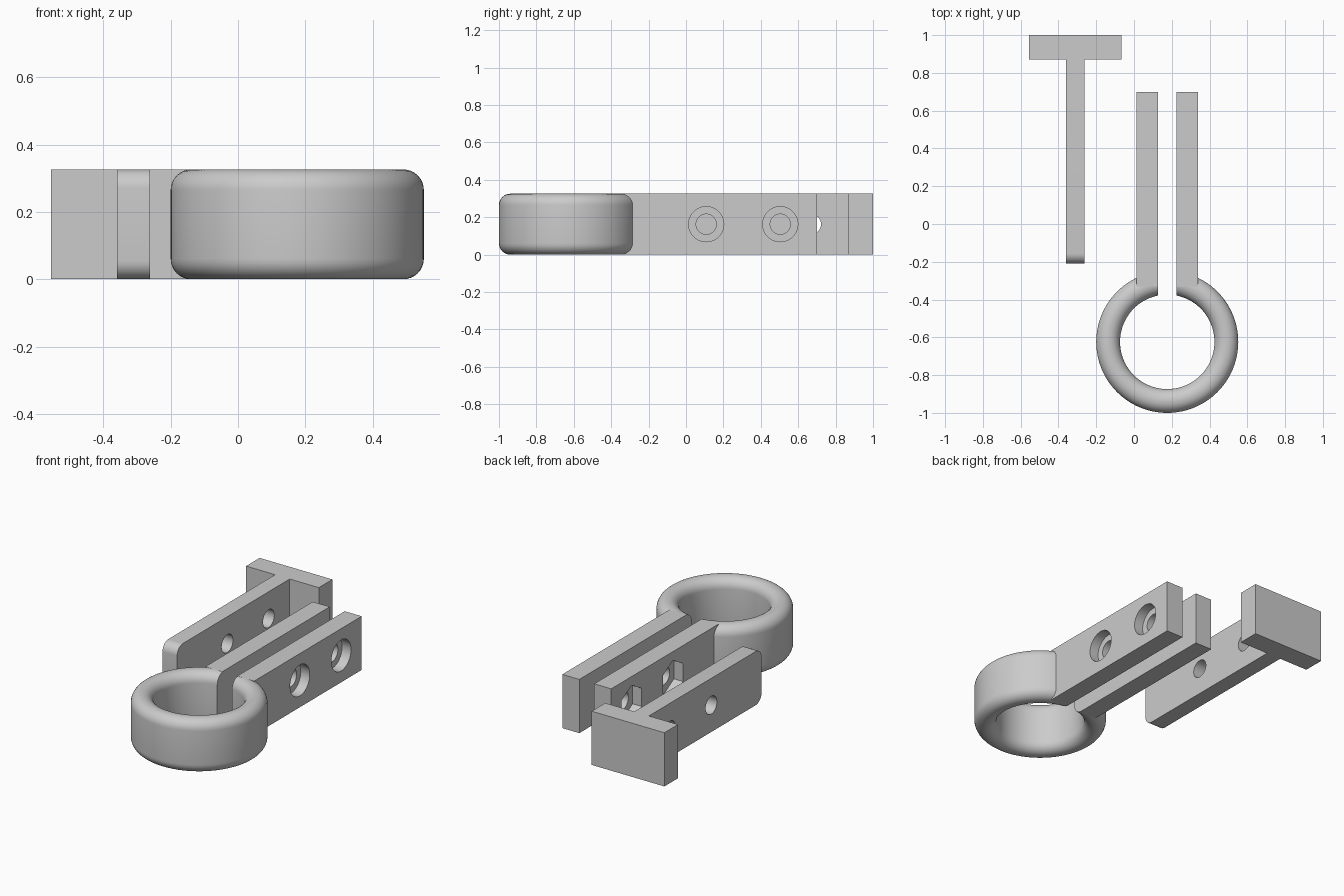
import bpy, bmesh, math
from mathutils import Matrix

if "Cube" in bpy.data.objects:
    bpy.data.objects.remove(bpy.data.objects["Cube"])

H = 0.326                    # common height
CX, CY = 0.176, -0.624       # ring centre
R_IN, R_OUT, FILLET = 0.25, 0.376, 0.061

grey = bpy.data.materials.new("plain grey")
grey.diffuse_color = (0.6, 0.6, 0.6, 1)
grey.use_nodes = True
grey.node_tree.nodes["Principled BSDF"].inputs["Base Color"].default_value = grey.diffuse_color


def finish(bm, name):
    bmesh.ops.recalc_face_normals(bm, faces=bm.faces)
    me = bpy.data.meshes.new(name)
    bm.to_mesh(me)
    bm.free()
    ob = bpy.data.objects.new(name, me)
    bpy.context.collection.objects.link(ob)
    me.materials.append(grey)
    return ob


def box(name, x0, x1, y0, y1, z0=0.0, z1=H):
    bm = bmesh.new()
    m = Matrix.Translation(((x0 + x1) / 2, (y0 + y1) / 2, (z0 + z1) / 2))
    bmesh.ops.create_cube(bm, size=1, matrix=m @ Matrix.Diagonal((x1 - x0, y1 - y0, z1 - z0, 1)))
    return finish(bm, name)


def bore(name, x0, x1, y, r, sides=48):
    """Prism along x; a six-sided one has its points up and down."""
    bm = bmesh.new()
    m = Matrix.Translation(((x0 + x1) / 2, y, H / 2)) @ Matrix.Rotation(math.pi / 2, 4, 'Y')
    bmesh.ops.create_cone(bm, cap_ends=True, segments=sides, radius1=r, radius2=r,
                          depth=x1 - x0, matrix=m)
    # the first corner must lie on the vertical axis
    top = max(v.co.z for v in bm.verts) - H / 2
    if top < r - 1e-4:
        bmesh.ops.rotate(bm, verts=bm.verts, cent=(0, y, H / 2),
                         matrix=Matrix.Rotation(math.pi / sides, 3, 'X'))
    return finish(bm, name)


def combine(target, tool, operation):
    mod = target.modifiers.new("cut", 'BOOLEAN')
    mod.operation, mod.solver, mod.object = operation, 'EXACT', tool
    bpy.context.view_layer.objects.active = target
    bpy.ops.object.modifier_apply(modifier=mod.name)
    bpy.data.objects.remove(tool, do_unlink=True)


def smooth(ob):
    bpy.ops.object.select_all(action='DESELECT')
    ob.select_set(True)
    bpy.context.view_layer.objects.active = ob
    bpy.ops.object.shade_smooth_by_angle(angle=math.radians(30))


def rounded_ring(name, segments=96, steps=8):
    """Rounded rectangle section swept around the ring centre."""
    section = []
    corners = [(R_OUT - FILLET, H - FILLET), (R_IN + FILLET, H - FILLET),
               (R_IN + FILLET, FILLET), (R_OUT - FILLET, FILLET)]
    for q, (cr, cz) in enumerate(corners):
        for i in range(steps + 1):
            a = math.pi / 2 * (q + i / steps)
            section.append((cr + FILLET * math.cos(a), cz + FILLET * math.sin(a)))
    bm = bmesh.new()
    loops = []
    for s in range(segments):
        a = 2 * math.pi * s / segments
        loops.append([bm.verts.new((CX + r * math.cos(a), CY + r * math.sin(a), z))
                      for r, z in section])
    n = len(section)
    for s in range(segments):
        p, q = loops[s], loops[(s + 1) % segments]
        for i in range(n):
            j = (i + 1) % n
            bm.faces.new((p[i], q[i], q[j], p[j]))
    return finish(bm, name)


# Clamp: ring plus a block, split by a slot into two arms
X0, X1 = 0.012, 0.340
clamp = rounded_ring("ring_clamp")
combine(clamp, box("arm_block", X0, X1, -0.33, 0.70), 'UNION')
combine(clamp, box("slot", CX - 0.05, CX + 0.05, CY, 0.9, -0.1, H + 0.1), 'DIFFERENCE')

# Bolt holes, round head recesses and hexagonal nut recesses
for y in (0.108, 0.504):
    combine(clamp, bore("bolt_hole", X0 - 0.1, X1 + 0.1, y, 0.054), 'DIFFERENCE')
    combine(clamp, bore("head_recess", X1 - 0.06, X1 + 0.1, y, 0.094), 'DIFFERENCE')
    combine(clamp, bore("nut_recess", X0 - 0.1, X0 + 0.06, y, 0.110, 6), 'DIFFERENCE')
smooth(clamp)

# T-shaped bracket: plate with rounded front corners, and a cross head
bracket = box("t_bracket", -0.36, -0.262, -0.21, 0.92)
bm = bmesh.new()
bm.from_mesh(bracket.data)
front = [e for e in bm.edges if all(v.co.y < -0.2 for v in e.verts)
         and abs(e.verts[0].co.z - e.verts[1].co.z) < 1e-4]
bmesh.ops.bevel(bm, geom=front, offset=0.055, segments=8, profile=0.5, affect='EDGES')
bm.to_mesh(bracket.data)
bm.free()
combine(bracket, box("cross_head", -0.555, -0.067, 0.87, 1.0), 'UNION')
for y in (0.272, 0.668):
    combine(bracket, bore("plate_hole", -0.45, -0.2, y, 0.054), 'DIFFERENCE')
smooth(bracket)
